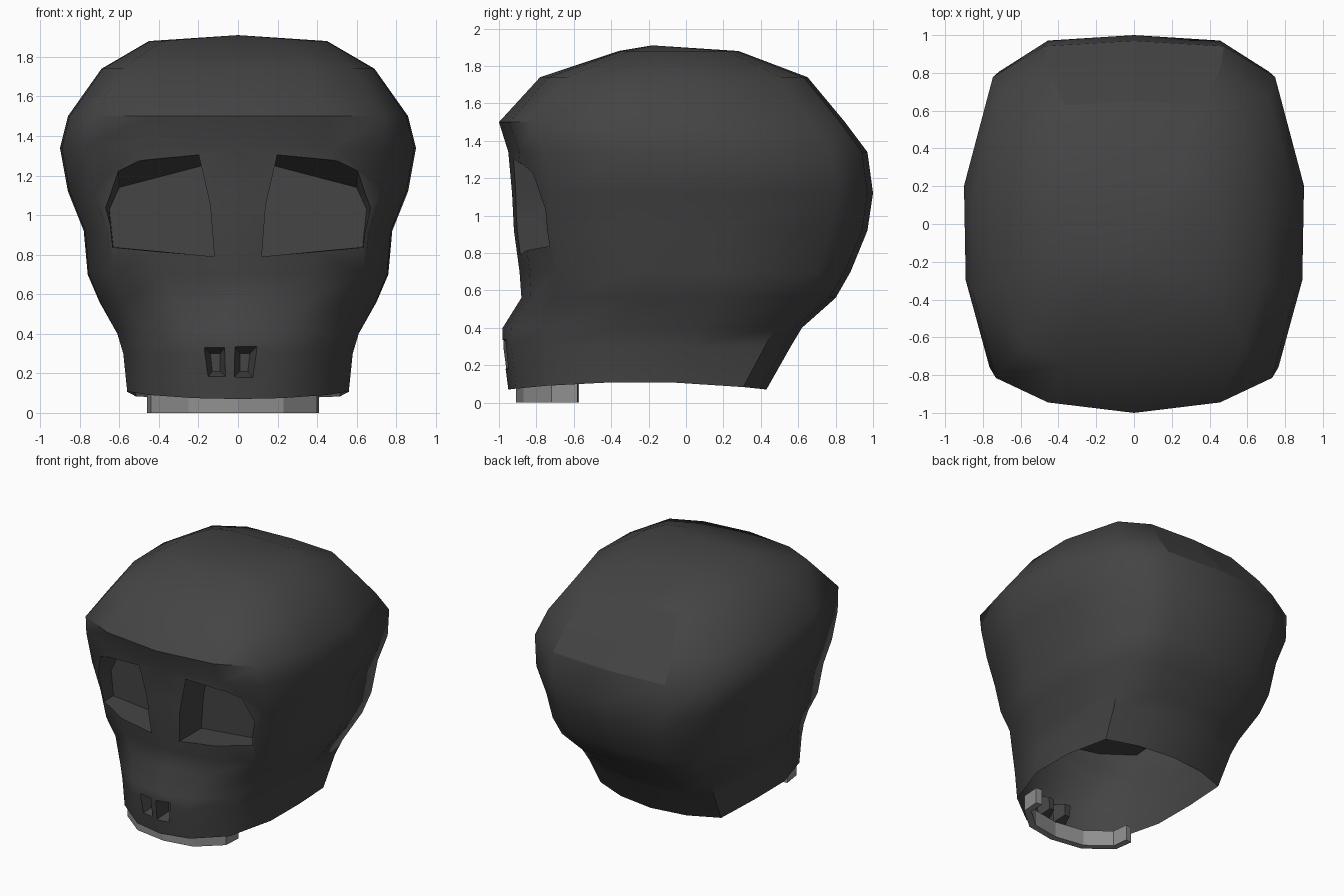
import bpy, bmesh
from math import radians

cube = bpy.data.objects.get("Cube")
if cube:
    bpy.data.objects.remove(cube, do_unlink=True)


def material(name, value):
    mat = bpy.data.materials.new(name)
    mat.use_nodes = True
    color = (value, value, value, 1)
    mat.diffuse_color = color
    mat.node_tree.nodes["Principled BSDF"].inputs["Base Color"].default_value = color
    return mat


charcoal = material("charcoal", 0.058)
grey = material("light grey", 0.28)


def make_object(name, bm, mat):
    mesh = bpy.data.meshes.new(name)
    bm.to_mesh(mesh)
    bm.free()
    obj = bpy.data.objects.new(name, mesh)
    mesh.materials.append(mat)
    bpy.context.collection.objects.link(obj)
    return obj


def bridge(bm, lower, upper):
    n = len(lower)
    for i in range(n):
        j = (i + 1) % n
        bm.faces.new((lower[i], lower[j], upper[j], upper[i]))


def mirrored(half):
    """Close a half outline running from front centre to back centre."""
    return half + [(-x, y) for x, y in half[-2:0:-1]]


# Plan outlines in unit size, front centre to back centre
CRANIUM = mirrored([(0, -1), (0.53, -0.94), (0.85, -0.80), (0.99, -0.32),
                    (1, 0.20), (0.83, 0.80), (0.53, 0.97), (0, 1)])
JAW = mirrored([(0, -1), (0.40, -0.94), (0.80, -0.70), (1, -0.20),
                (1, 0.30), (0.92, 0.82), (0.50, 0.95), (0, 1)])

# Skull rings: height, half width, front, back, share of the jaw outline
RINGS = [
    (0.11, 0.56, -0.95, 0.43, 1),
    (0.30, 0.58, -0.98, 0.56, 1),
    (0.40, 0.61, -0.98, 0.62, 1),
    (0.56, 0.70, -0.88, 0.80, 0.5),
    (0.70, 0.76, -0.89, 0.88, 0.2),
    (0.92, 0.78, -0.92, 0.97, 0),
    (1.12, 0.86, -0.93, 1.00, 0),
    (1.34, 0.90, -0.95, 0.97, 0),
    (1.50, 0.86, -1.00, 0.85, 0),
    (1.74, 0.69, -0.78, 0.65, 0),
    (1.88, 0.45, -0.36, 0.28, 0),
]
bm = bmesh.new()
rings = []
for z, width, front, back, jaw in RINGS:
    mid, half = (front + back) / 2, (back - front) / 2
    ring = []
    for (cx, cy), (jx, jy) in zip(CRANIUM, JAW):
        x, y = cx + (jx - cx) * jaw, cy + (jy - cy) * jaw
        dip = 0.04 * y * y if z < 0.2 else 0
        ring.append(bm.verts.new((x * width, mid + y * half, z - dip)))
    rings.append(ring)
for lower, upper in zip(rings, rings[1:]):
    bridge(bm, lower, upper)
apex = bm.verts.new((0, -0.18, 1.91))
base = bm.verts.new((0, -0.25, 0.11))
count = len(CRANIUM)
for i in range(count):
    j = (i + 1) % count
    bm.faces.new((rings[-1][i], rings[-1][j], apex))
    bm.faces.new((rings[0][j], rings[0][i], base))
bmesh.ops.recalc_face_normals(bm, faces=bm.faces)
skull = make_object("skull", bm, charcoal)


def cutter(name, opening, floor, depth, side=1, shift=0):
    """Tapered prism from in front of the face to the floor of a recess."""
    bm = bmesh.new()
    near = [bm.verts.new((side * x + shift, -0.95 if depth > -0.7 else -1.0, z)) for x, z in opening]
    far = [bm.verts.new((side * x + shift, depth, z)) for x, z in floor]
    front = [bm.verts.new((v.co.x, -1.1, v.co.z)) for v in near]
    bridge(bm, front, near)
    bridge(bm, near, far)
    bm.faces.new(front)
    bm.faces.new(far)
    bmesh.ops.recalc_face_normals(bm, faces=bm.faces)
    obj = make_object(name, bm, charcoal)
    obj.hide_render = True
    return obj


# Eye sockets and nostrils
SOCKET = [(0.12, 0.79), (0.64, 0.83), (0.70, 1.05), (0.61, 1.28), (0.20, 1.31), (0.14, 1.05)]
SOCKET_FLOOR = [(0.12, 0.79), (0.63, 0.84), (0.65, 1.03), (0.60, 1.14), (0.18, 1.25), (0.14, 1.05)]
NOSTRIL = [(0.01, 0.17), (0.13, 0.16), (0.15, 0.35), (0.02, 0.34)]
NOSTRIL_FLOOR = [(0.05, 0.21), (0.09, 0.21), (0.10, 0.30), (0.05, 0.30)]
cutters = []
for label, side in (("left", 1), ("right", -1)):
    cutters.append(cutter(label + "_socket_cutter", SOCKET, SOCKET_FLOOR, -0.62, side))
    cutters.append(cutter(label + "_nostril_cutter", NOSTRIL, NOSTRIL_FLOOR, -0.86, side, -0.04))
bpy.context.view_layer.objects.active = skull
for c in cutters:
    mod = skull.modifiers.new(c.name, "BOOLEAN")
    mod.operation = "DIFFERENCE"
    mod.solver = "EXACT"
    mod.object = c
    bpy.ops.object.modifier_apply(modifier=mod.name)
for c in cutters:
    bpy.data.objects.remove(c, do_unlink=True)

# Open underside
bm = bmesh.new()
bm.from_mesh(skull.data)
underside = [f for f in bm.faces if f.normal.z < -0.9 and f.calc_center_median().z < 0.14]
bmesh.ops.delete(bm, geom=underside, context="FACES")
bm.to_mesh(skull.data)
bm.free()

# Smooth skull with crisp openings and a flat facet on the upper back
bpy.ops.object.select_all(action="DESELECT")
skull.select_set(True)
bpy.ops.object.shade_smooth_by_angle(angle=radians(55))
for f in skull.data.polygons:
    if f.center.y > 0.6 and 1.34 < f.center.z < 1.74 and abs(f.center.x) < 0.3:
        f.use_smooth = False

# Upper teeth band: a curved strip with thickness
ARCH = [(-0.46, -0.58), (-0.44, -0.72), (-0.25, -0.87), (0, -0.91),
        (0.23, -0.87), (0.40, -0.72), (0.41, -0.58)]
bm = bmesh.new()
low = [bm.verts.new((x, y, 0.0)) for x, y in ARCH]
high = [bm.verts.new((x, y, 0.12)) for x, y in ARCH]
for i in range(len(ARCH) - 1):
    bm.faces.new((low[i], low[i + 1], high[i + 1], high[i]))
teeth = make_object("teeth_band", bm, grey)
solid = teeth.modifiers.new("thickness", "SOLIDIFY")
solid.thickness = 0.05
solid.offset = -1
